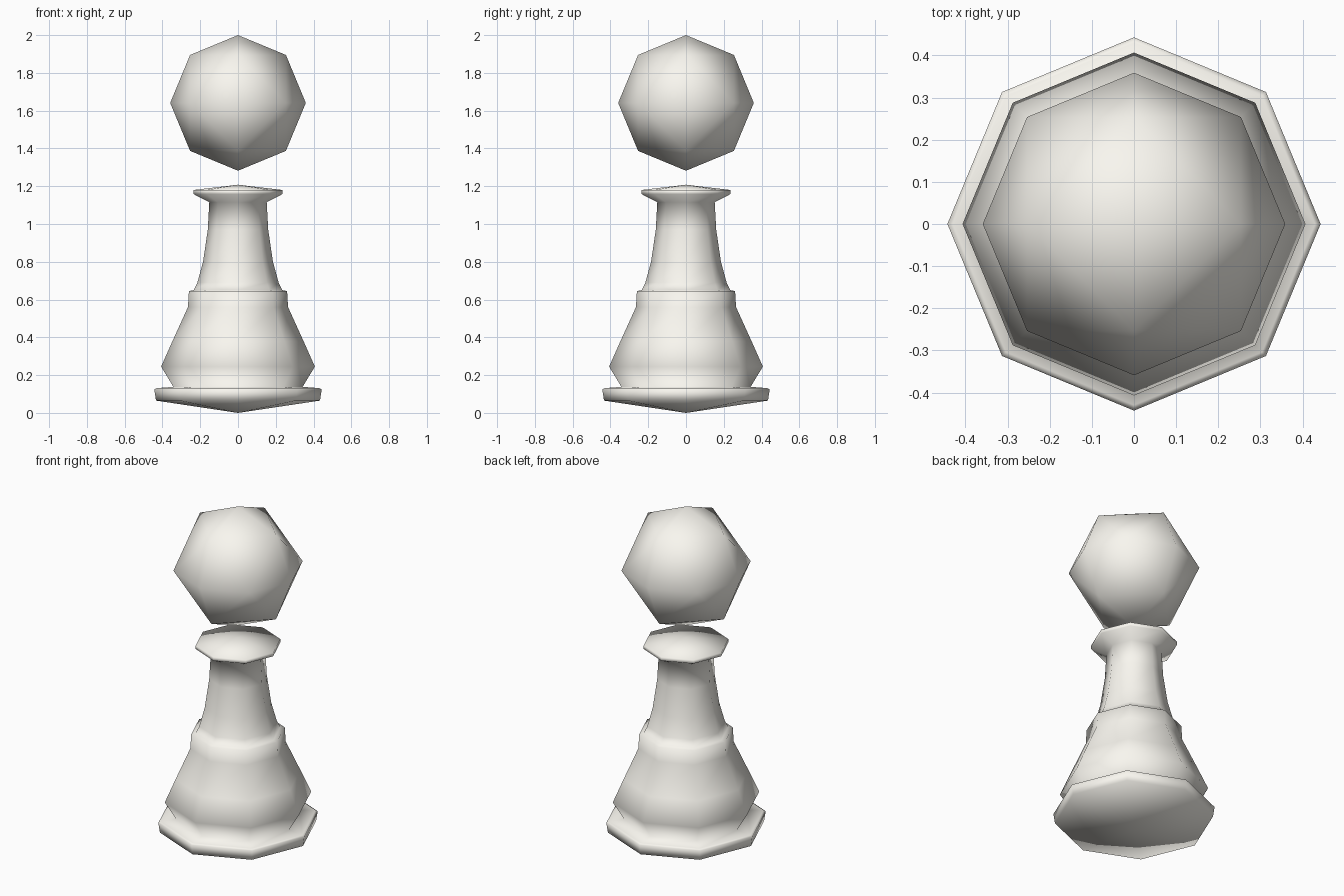
import bpy, bmesh
from math import cos, sin, pi

if "Cube" in bpy.data.objects:
    bpy.data.objects.remove(bpy.data.objects["Cube"])

SIDES = 8

ivory = bpy.data.materials.new("ivory")
ivory.diffuse_color = (0.95, 0.93, 0.87, 1)
ivory.use_nodes = True
ivory.node_tree.nodes["Principled BSDF"].inputs["Base Color"].default_value = ivory.diffuse_color

def finish(bm, name):
    bmesh.ops.recalc_face_normals(bm, faces=bm.faces)
    for f in bm.faces:
        f.smooth = True
    mesh = bpy.data.meshes.new(name)
    bm.to_mesh(mesh)
    bm.free()
    mesh.materials.append(ivory)
    bpy.context.collection.objects.link(bpy.data.objects.new(name, mesh))

def lathe(name, profile):
    """Revolve (radius, z) points into an eight-sided solid with pole ends."""
    bm = bmesh.new()
    rings = []
    for r, z in profile:
        if r == 0:
            rings.append([bm.verts.new((0, 0, z))] * SIDES)
        else:
            rings.append([bm.verts.new((r * cos(2 * pi * i / SIDES),
                                        r * sin(2 * pi * i / SIDES), z))
                          for i in range(SIDES)])
    for a, b in zip(rings, rings[1:]):
        for i in range(SIDES):
            j = (i + 1) % SIDES
            bm.faces.new(list(dict.fromkeys((a[i], a[j], b[j], b[i]))))
    finish(bm, name)

# Body: pointed underside, foot, belly, waist step, neck and collar
lathe("body", [
    (0, 0), (0.434, 0.065), (0.443, 0.124), (0.43, 0.131), (0.342, 0.138),
    (0.407, 0.245), (0.347, 0.38), (0.265, 0.56), (0.26, 0.645), (0.235, 0.65),
    (0.215, 0.69), (0.185, 0.80), (0.16, 0.97), (0.152, 1.115),
    (0.235, 1.158), (0.235, 1.18), (0, 1.208)])

# Floating head: an octahedron with every edge split once, pushed to a sphere
R, CENTRE = 0.359, 1.641
bm = bmesh.new()
axes = [(1, 0, 0), (-1, 0, 0), (0, 1, 0), (0, -1, 0), (0, 0, 1), (0, 0, -1)]
for a in axes:
    bm.verts.new(a)
bmesh.ops.convex_hull(bm, input=bm.verts)
bmesh.ops.subdivide_edges(bm, edges=bm.edges, cuts=1, use_grid_fill=True)
for v in bm.verts:
    v.co = v.co.normalized() * R
    v.co.z += CENTRE
finish(bm, "head")
